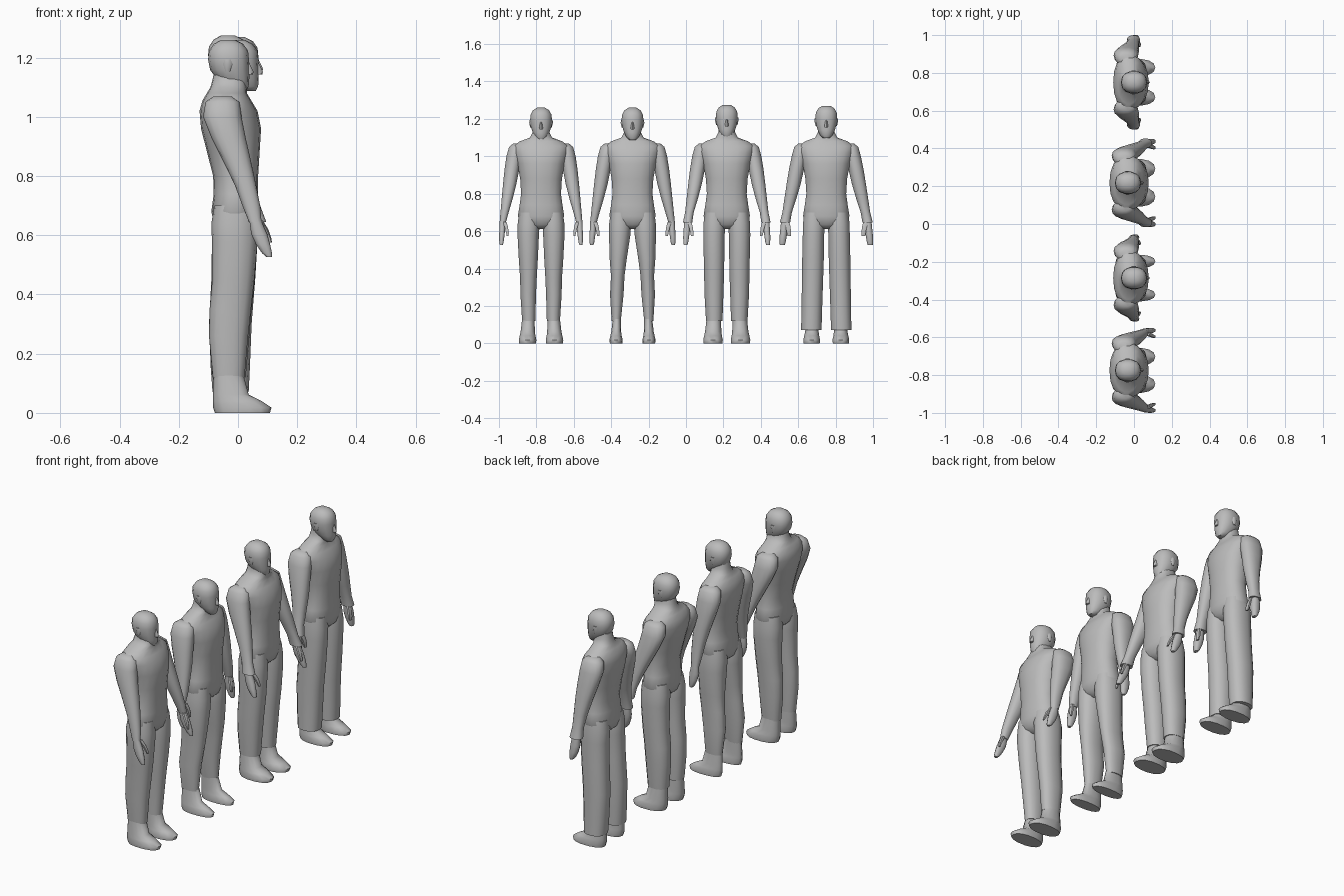
import bpy, bmesh, math

if "Cube" in bpy.data.objects:
    bpy.data.objects.remove(bpy.data.objects["Cube"])

grey = bpy.data.materials.new("plain grey")
grey.use_nodes = True
tone = (0.5, 0.5, 0.5, 1)
grey.diffuse_color = tone
grey.node_tree.nodes["Principled BSDF"].inputs["Base Color"].default_value = tone


def loft(name, sections, place, side=1, sides=14, power=0.88):
    """Skin a stack of level rings, each given as z, back, front, inner, outer."""
    bm = bmesh.new()
    rings = []
    for z, back, front, inner, outer in sections:
        ring = []
        for i in range(sides):
            a = math.tau * i / sides
            c, s = (math.copysign(abs(f) ** power, f) for f in (math.cos(a), math.sin(a)))
            x = (back + front) / 2 + c * (front - back) / 2
            y = (inner + outer) / 2 + s * (outer - inner) / 2
            ring.append(bm.verts.new((x, y * side + place, z)))
        rings.append(ring)
    for low, high in zip(rings, rings[1:]):
        for i in range(sides):
            j = (i + 1) % sides
            bm.faces.new((low[i], low[j], high[j], high[i]))
    bm.faces.new(rings[0])
    bm.faces.new(rings[-1])
    bmesh.ops.recalc_face_normals(bm, faces=bm.faces)
    mesh = bpy.data.meshes.new(name)
    bm.to_mesh(mesh)
    bm.free()
    mesh.materials.append(grey)
    obj = bpy.data.objects.new(name, mesh)
    bpy.context.collection.objects.link(obj)
    bpy.ops.object.select_all(action="DESELECT")
    obj.select_set(True)
    bpy.context.view_layer.objects.active = obj
    bpy.ops.object.shade_smooth_by_angle(angle=math.radians(55))
    return obj


def even(rows):
    """Turn z, back, front, half width into full sections."""
    return [(z, b, f, -w, w) for z, b, f, w in rows]


def torso(who, place, lean):
    rows = [(.61, -.05, .03, .03), (.635, -.08, .06, .10), (.68, -.09, .07, .126),
            (.74, -.082, .068, .116), (.8, -.08, .068, .108), (.88, -.094, .073, .113),
            (.96, -.108, .078, .128), (1.02, -.11, .066, .145), (1.055, -.1, .045, .15),
            (1.08, -.085, .03, .115), (1.1, -.073, .03, .06), (1.13, -.065, .03, .045),
            (1.16, -.06, .03, .042)]
    # the back rounds out towards the shoulders in the stooping figures
    rows = [(z, b - lean * max(0, min(1, (z - .75) * 4)), f, w) for z, b, f, w in rows]
    loft(who + " torso", even(rows), place, sides=18)


def head(who, place, top, shift):
    rows = [(1.1, .012, .05, .02), (1.115, -.02, .058, .034), (1.14, -.05, .06, .046),
            (1.17, -.072, .06, .056), (1.205, -.079, .059, .06), (1.235, -.076, .056, .057),
            (1.258, -.06, .04, .044), (1.272, -.035, .012, .022)]
    lift = top - 1.272
    rows = [(z + lift, b + shift, f + shift, w) for z, b, f, w in rows]
    loft(who + " head", even(rows), place)
    nose = [(1.155, .05, .073, .01), (1.165, .045, .074, .011), (1.195, .045, .06, .005)]
    loft(who + " nose", even([(z + lift, b + shift, f + shift, w) for z, b, f, w in nose]),
         place, sides=6)
    for side in (1, -1):
        ear = [(1.165, -.02, -.005, .05, .058), (1.19, -.028, .003, .05, .064),
               (1.205, -.026, 0, .05, .063)]
        loft(who + " ear", [(z + lift, b + shift, f + shift, i, o) for z, b, f, i, o in ear],
             place, side, sides=6)


def arm(who, place, side, reach, spread, cuff, lean):
    rows = [(1.068, -.075, -.01, .1, .15), (1.05, -.1, .015, .09, .172),
            (1.0, -.108, .022, .1, .186), (.93, -.092, .024, .115, .195),
            (.85, -.07, .024, .13, .202), (.77, -.052, .02, .15, .208),
            (.7, -.044, .016, .17, .213), (.645, -.037, .006, .185, .217)]

    def pose(row):
        z, b, f, i, o = row
        drop = max(0, 1.0 - z)
        fwd = reach * (drop / .45) ** 1.3 - lean * .5 * max(0, 1 - drop * 4)
        out = spread * drop / .35
        return z, b + fwd, f + fwd, i + out * .6, o + out

    sleeve = [pose(r) for r in rows]
    if cuff:
        z, b, f, i, o = sleeve[-1]
        sleeve[-1] = (z, b - .012, f + .016, i - .008, o + .006)
    loft(who + " arm", sleeve, place, side)
    hand = [(.67, -.03, .006, .188, .215), (.64, -.035, .008, .187, .217),
            (.605, -.04, .014, .188, .218), (.57, -.034, .014, .192, .219),
            (.54, -.022, .012, .196, .217), (.527, -.012, .008, .2, .214)]
    loft(who + " hand", [pose(r) for r in hand], place, side, sides=10)
    thumb = [(.65, -.01, .012, .18, .2), (.62, 0, .022, .172, .19),
             (.59, .008, .024, .168, .182), (.575, .012, .022, .169, .178)]
    loft(who + " thumb", [pose(r) for r in thumb], place, side, sides=6)


def leg(who, place, side, style):
    thigh = [(.7, -.08, .06, .01, .118), (.64, -.09, .066, .006, .126),
             (.58, -.088, .066, .01, .127)]
    shape = {
        "straight": [(.45, -.087, .055, .016, .12), (.35, -.096, .044, .022, .113),
                     (.26, -.098, .034, .026, .111), (.12, -.085, .022, .03, .102)],
        "slim": [(.45, -.085, .055, .03, .123), (.36, -.09, .044, .042, .116),
                 (.26, -.098, .028, .047, .121), (.12, -.083, .015, .062, .112)],
        "full": [(.45, -.087, .057, .012, .124), (.35, -.096, .046, .014, .122),
                 (.26, -.098, .038, .017, .12), (.12, -.086, .026, .022, .112)],
        "flared": [(.45, -.09, .058, .012, .13), (.3, -.098, .046, .017, .132),
                   (.15, -.092, .04, .022, .134), (.07, -.086, .036, .024, .136)],
    }[style]
    loft(who + " leg", thigh + shape, place, side)
    # foot narrows up into the ankle
    in_, out = {"straight": (.026, .118), "slim": (.054, .122),
                "full": (.022, .125), "flared": (.034, .122)}[style]
    foot = [(0, -.078, .108, in_, out), (.018, -.084, .113, in_ - .002, out + .002),
            (.04, -.085, .08, in_ + .003, out - .003), (.062, -.084, .036, in_ + .006, out - .008),
            (.13, -.082, .018, in_ + .008, out - .016)]
    loft(who + " foot", foot, place, side)


# place, head top, head shift, stoop, arm reach, arm spread, cuffs, leg style
figures = {
    "first figure": (-.775, 1.26, -.022, .02, .1, .005, False, "straight"),
    "second figure": (-.286, 1.26, .01, 0, .015, .01, False, "slim"),
    "third figure": (.218, 1.275, -.022, .02, .1, .012, True, "full"),
    "fourth figure": (.75, 1.27, .01, 0, .015, .026, True, "flared"),
}
for who, (place, top, shift, lean, reach, spread, cuff, style) in figures.items():
    torso(who, place, lean)
    head(who, place, top, shift)
    for side in (1, -1):
        arm(who, place, side, reach, spread, cuff, lean)
        leg(who, place, side, style)
